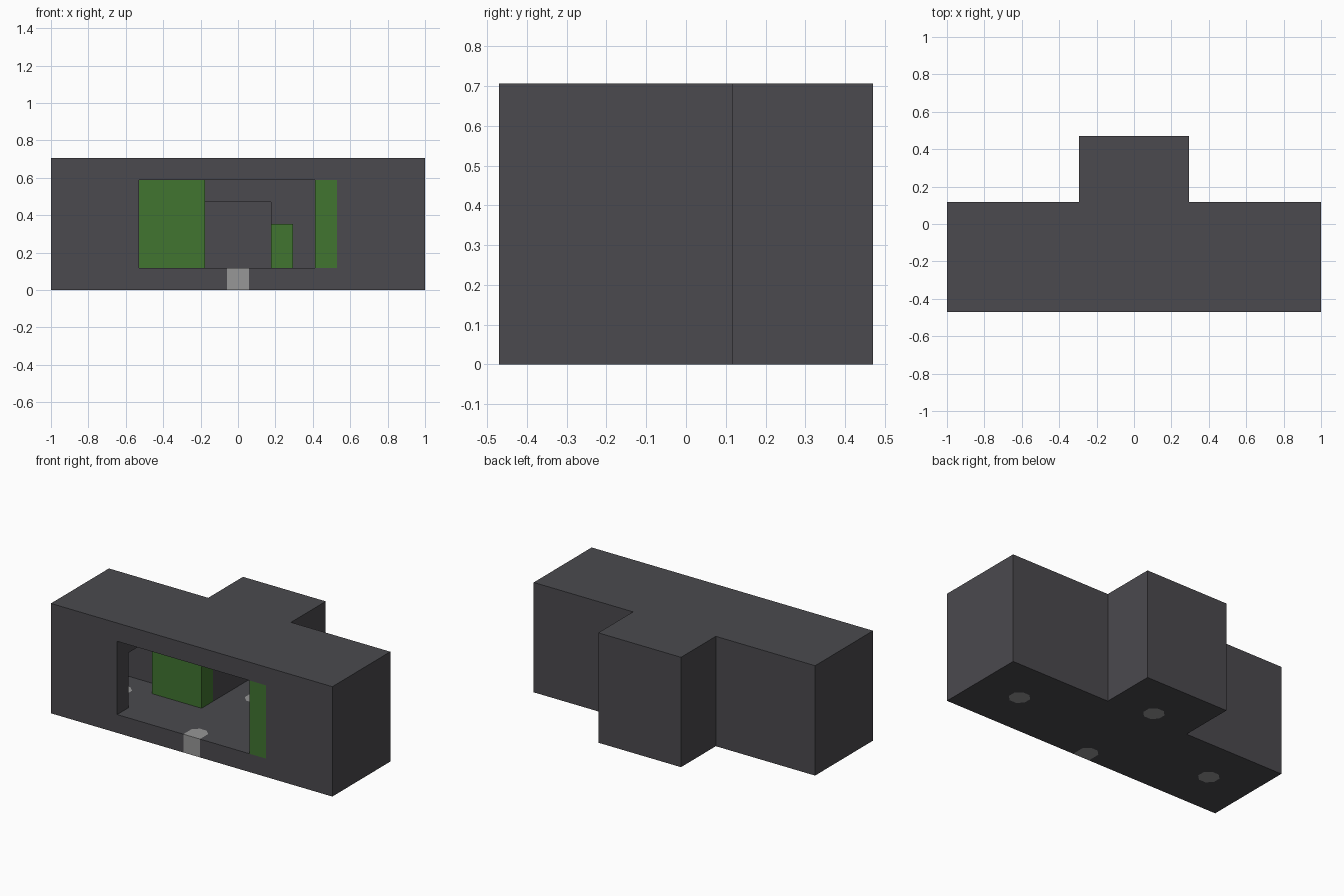
import bpy
import bmesh
import math

cube = bpy.data.objects.get("Cube")
if cube:
    bpy.data.objects.remove(cube, do_unlink=True)

U = 2 / 17  # one wall thickness


def material(name, rgb):
    m = bpy.data.materials.new(name)
    m.use_nodes = True
    color = (*rgb, 1)
    m.diffuse_color = color
    m.node_tree.nodes["Principled BSDF"].inputs["Base Color"].default_value = color
    return m


charcoal = material("charcoal", (0.07, 0.068, 0.077))
green = material("green", (0.052, 0.178, 0.03))
grey = material("light_grey", (0.31, 0.31, 0.31))


def prism(name, outline, z0, z1, mat):
    """Extrude a plan outline, given in wall units, between two heights."""
    bm = bmesh.new()
    face = bm.faces.new([bm.verts.new((x * U, y * U, z0 * U)) for x, y in outline])
    top = bmesh.ops.extrude_face_region(bm, geom=[face])["geom"]
    for v in top:
        if isinstance(v, bmesh.types.BMVert):
            v.co.z = z1 * U
    bmesh.ops.recalc_face_normals(bm, faces=bm.faces)
    mesh = bpy.data.meshes.new(name)
    bm.to_mesh(mesh)
    bm.free()
    mesh.materials.append(mat)
    obj = bpy.data.objects.new(name, mesh)
    bpy.context.collection.objects.link(obj)
    return obj


def box(name, x0, x1, y0, y1, z0, z1, mat):
    return prism(name, [(x0, y0), (x1, y0), (x1, y1), (x0, y1)], z0, z1, mat)


def cut(target, cutter):
    mod = target.modifiers.new(cutter.name, "BOOLEAN")
    mod.operation = "DIFFERENCE"
    mod.solver = "EXACT"
    mod.object = cutter
    cutter.hide_render = True
    cutter.hide_viewport = True
    cutter.display_type = "WIRE"


# T-shaped building shell
half = [(8.5, -4), (8.5, 1), (2.5, 1), (2.5, 4)]
shell = prism("building_shell", half + [(-x, y) for x, y in reversed(half)], 0, 6, charcoal)

# Hall with its wide front opening, the two side alcoves and the back alcove
cut(shell, box("hall_cutter", -4.5, 4.5, -5, 0, 1, 5, charcoal))
cut(shell, box("side_alcove_cutter", -7.5, 7.5, -3, 0, 1, 4, charcoal))
cut(shell, box("back_alcove_cutter", -1.5, 1.5, -1, 3, 1, 4, charcoal))

# Octagonal floor markers, set through the floor
octagon = [(math.cos(a) * 0.5412, math.sin(a) * 0.5412)
           for a in [math.radians(22.5 + 45 * i) for i in range(8)]]


def floor_marker(name, cx, cy, flat_front=False):
    plan = [(cx + x, cy + y) for x, y in octagon]
    hole = plan
    if flat_front:
        rear = plan[:4]
        plan = rear + [(cx - 0.5, cy - 0.5), (cx + 0.5, cy - 0.5)]
        hole = rear + [(cx - 0.5, cy - 1), (cx + 0.5, cy - 1)]
    prism(name, plan, 0, 1, grey)
    cut(shell, prism(name + "_cutter", hole, -0.5, 1.5, charcoal))


floor_marker("left_marker", 6, -1.5)
floor_marker("right_marker", -6, -1.5)
floor_marker("back_marker", 0, 1.5)
floor_marker("entrance_marker", 0, -3.5, flat_front=True)

# Green blocks inside the hall
box("wide_green_block", -4.5, -1.5, -1, 0, 1, 5, green)
box("low_green_block", 1.5, 2.5, -1, 0, 1, 3, green)
box("front_green_pillar", 3.5, 4.5, -4, -3, 1, 5, green)
